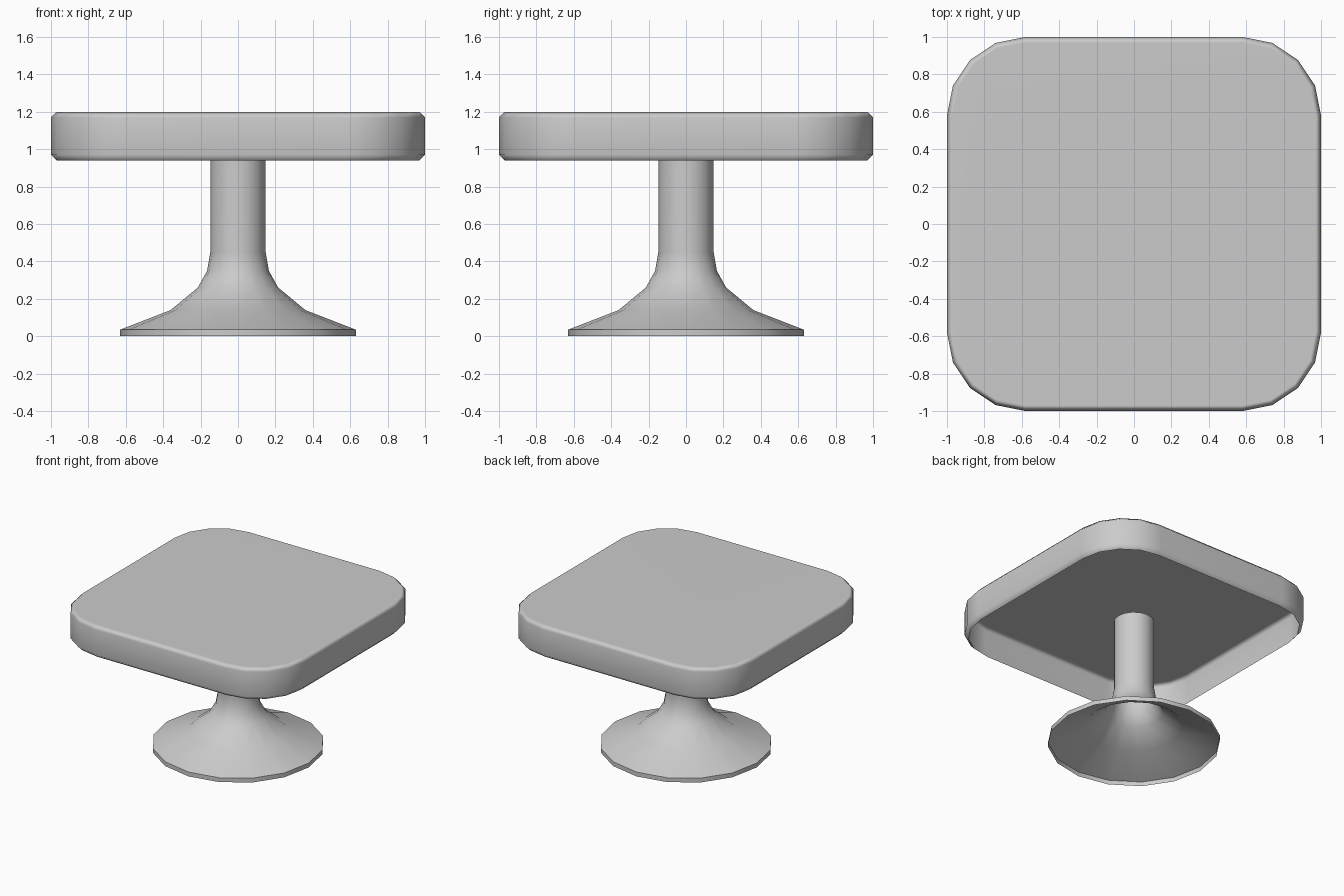
import bpy, math

if "Cube" in bpy.data.objects:
    bpy.data.objects.remove(bpy.data.objects["Cube"])

grey = bpy.data.materials.new("light_grey")
grey.diffuse_color = (0.6, 0.6, 0.6, 1)
grey.use_nodes = True
grey.node_tree.nodes["Principled BSDF"].inputs["Base Color"].default_value = grey.diffuse_color


def loft(name, rings, cap_top=False):
    """Skin equal-length rings from bottom to top, optionally closing the last."""
    n = len(rings[0])
    verts = [v for ring in rings for v in ring]
    faces = [(r * n + i, r * n + (i + 1) % n, (r + 1) * n + (i + 1) % n, (r + 1) * n + i)
             for r in range(len(rings) - 1) for i in range(n)]
    if cap_top:
        faces.append(tuple(range(len(verts) - n, len(verts))))
    mesh = bpy.data.meshes.new(name)
    mesh.from_pydata(verts, [], faces)
    mesh.materials.append(grey)
    obj = bpy.data.objects.new(name, mesh)
    bpy.context.collection.objects.link(obj)
    bpy.ops.object.select_all(action='DESELECT')
    bpy.context.view_layer.objects.active = obj
    obj.select_set(True)
    bpy.ops.object.shade_smooth_by_angle(angle=math.radians(60))
    # Keep broad faces flat so only the bevels shade softly
    mod = obj.modifiers.new("weighted_normals", 'WEIGHTED_NORMAL')
    mod.keep_sharp = True
    return obj


def rounded_square(radius, z, centre=0.58, steps=4):
    """Square outline with rounded corners about fixed corner centres."""
    pts = []
    for q in range(4):
        a0 = q * math.pi / 2
        cx = centre * (1 if q in (0, 3) else -1)
        cy = centre * (1 if q in (0, 1) else -1)
        for s in range(steps + 1):
            a = a0 + s * math.pi / 2 / steps
            pts.append((cx + radius * math.cos(a), cy + radius * math.sin(a), z))
    return pts


def circle(radius, z, sides=16):
    return [(radius * math.cos(2 * math.pi * i / sides),
             radius * math.sin(2 * math.pi * i / sides), z) for i in range(sides)]


# Table top: thin shell, open underneath, chamfered at both rims
loft("table_top", [rounded_square(r, z) for r, z in
                   [(0.39, 0.94), (0.42, 0.97), (0.42, 1.17), (0.39, 1.2)]], cap_top=True)

# Pedestal: flared foot, open underneath, running up into a straight column
loft("pedestal", [circle(r, z) for r, z in
                  [(0.63, 0), (0.63, 0.035), (0.36, 0.14), (0.215, 0.26),
                   (0.165, 0.35), (0.148, 0.45), (0.148, 1.02)]])
